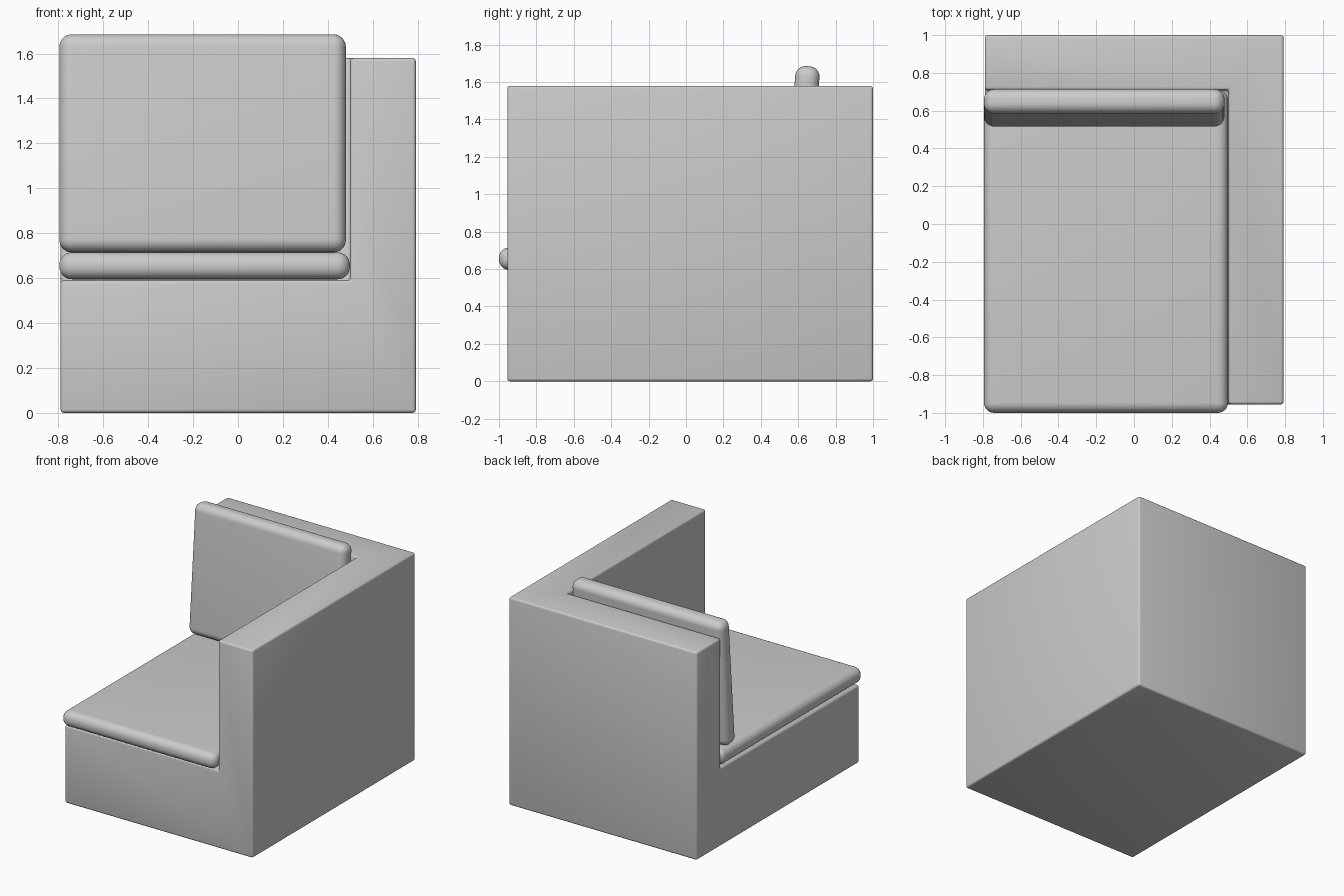
import bpy, bmesh
from math import radians

if "Cube" in bpy.data.objects:
    bpy.data.objects.remove(bpy.data.objects["Cube"])


def finish(obj, width, segments):
    """Round the edges and smooth-shade."""
    mod = obj.modifiers.new("rounding", 'BEVEL')
    mod.width = width
    mod.segments = segments
    mod.limit_method = 'ANGLE'
    bpy.ops.object.select_all(action='DESELECT')
    obj.select_set(True)
    bpy.context.view_layer.objects.active = obj
    bpy.ops.object.modifier_apply(modifier=mod.name)
    bpy.ops.object.shade_smooth_by_angle(angle=radians(35))


def cushion(name, size, centre, tilt=0.0):
    bpy.ops.mesh.primitive_cube_add(size=1, location=centre)
    obj = bpy.context.object
    obj.name = name
    obj.scale = size
    bpy.ops.object.transform_apply(location=False, rotation=False, scale=True)
    finish(obj, 0.055, 8)
    obj.rotation_euler.x = tilt
    return obj


# Sofa frame: one block whose back and right-hand cells are raised
xs, ys = (-0.79, 0.50, 0.792), (-0.955, 0.71, 1.0)
seat_z, top_z = 0.59, 1.58
bm = bmesh.new()
v = [[bm.verts.new((x, y, seat_z)) for x in xs] for y in ys]
cells = [bm.faces.new((v[j][i], v[j][i + 1], v[j + 1][i + 1], v[j + 1][i]))
         for j in range(2) for i in range(2)]


def extrude(faces, z):
    """Extrude faces vertically to height z, dropping the originals."""
    new = bmesh.ops.extrude_face_region(bm, geom=faces)["geom"]
    for e in new:
        if isinstance(e, bmesh.types.BMVert):
            e.co.z = z
    bmesh.ops.delete(bm, geom=[f for f in faces if f.is_valid], context='FACES')
    return [e for e in new if isinstance(e, bmesh.types.BMFace)]


# Closed lower box
geom = bmesh.ops.duplicate(bm, geom=bm.verts[:] + bm.edges[:] + cells)["geom"]
bottom = [g for g in geom if isinstance(g, bmesh.types.BMFace)]
bmesh.ops.delete(bm, geom=cells, context='FACES')
bmesh.ops.delete(bm, geom=[w for w in bm.verts if not w.link_faces], context='VERTS')
for w in bm.verts:
    w.co.z = 0
top = bmesh.ops.extrude_face_region(bm, geom=bottom, use_keep_orig=True)["geom"]
for e in top:
    if isinstance(e, bmesh.types.BMVert):
        e.co.z = seat_z
top = [e for e in top if isinstance(e, bmesh.types.BMFace)]

# Raised arm and back
raised = [f for f in top
          if f.calc_center_median().x > xs[1] or f.calc_center_median().y > ys[1]]
extrude(raised, top_z)
bmesh.ops.recalc_face_normals(bm, faces=bm.faces)
bmesh.ops.dissolve_limit(bm, angle_limit=radians(1), verts=bm.verts, edges=bm.edges)
mesh = bpy.data.meshes.new("sofa_frame")
bm.to_mesh(mesh)
bm.free()
frame = bpy.data.objects.new("sofa_frame", mesh)
bpy.context.collection.objects.link(frame)
finish(frame, 0.015, 3)

# Seat cushion and leaning back cushion
cushion("seat_cushion", (1.293, 1.71, 0.12), (-0.1485, -0.145, 0.655))
cushion("back_cushion", (1.275, 0.13, 0.972), (-0.1575, 0.615, 1.20), radians(-4.5))
